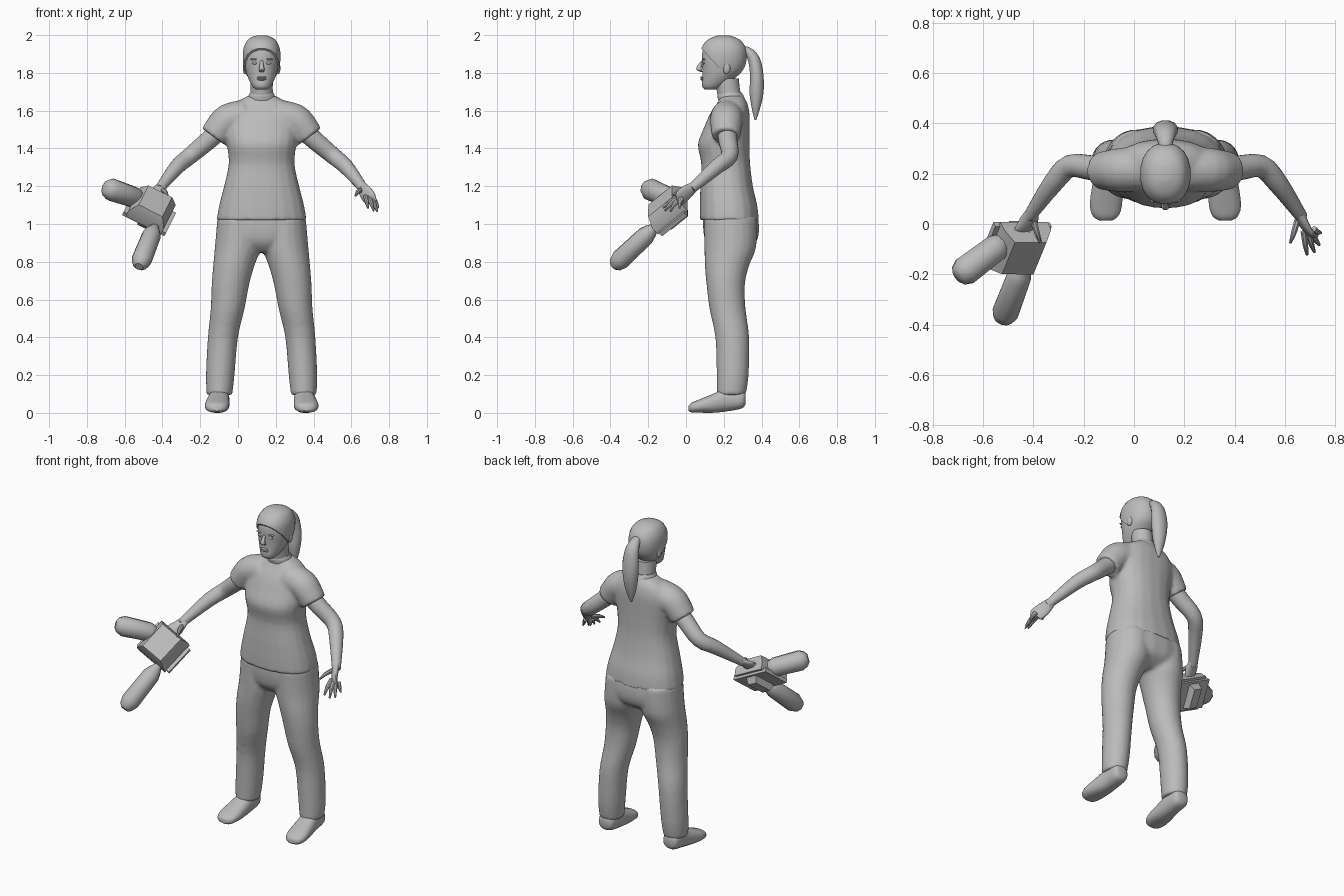
import bpy, bmesh, math
from mathutils import Vector

cube = bpy.data.objects.get("Cube")
if cube:
    bpy.data.objects.remove(cube, do_unlink=True)

grey = bpy.data.materials.new("plain grey")
grey.use_nodes = True
grey.diffuse_color = (0.5, 0.5, 0.5, 1)
grey.node_tree.nodes["Principled BSDF"].inputs["Base Color"].default_value = (0.5, 0.5, 0.5, 1)

MID = 0.125                      # x of the body's symmetry plane
UP = Vector((0, 0, 1))
SIDES = (("right", 1), ("left", -1))


def refine(rows, steps):
    """Smooth a list of rows with a Catmull-Rom spline."""
    out = []
    for i in range(len(rows) - 1):
        a, b, c, d = (rows[max(0, min(len(rows) - 1, i + k))] for k in (-1, 0, 1, 2))
        for s in range(steps):
            t = s / steps
            out.append([q + t * ((r - p) / 2 + t * (p - 2.5 * q + 2 * r - e / 2
                       + t * (1.5 * (q - r) + (e - p) / 2)))
                       for p, q, r, e in zip(a, b, c, d)])
    return out + [list(rows[-1])]


def only(obj):
    bpy.ops.object.select_all(action='DESELECT')
    obj.select_set(True)
    bpy.context.view_layer.objects.active = obj


def finish(name, bm, angle=40):
    mesh = bpy.data.meshes.new(name)
    bmesh.ops.recalc_face_normals(bm, faces=bm.faces)
    bm.to_mesh(mesh)
    bm.free()
    mesh.materials.append(grey)
    obj = bpy.data.objects.new(name, mesh)
    bpy.context.collection.objects.link(obj)
    only(obj)
    bpy.ops.object.shade_smooth_by_angle(angle=math.radians(angle))
    return obj


def loft_mesh(rows, side=1, axis=None, ref=(0, 1, 0), sides=20, steps=3, square=1.0):
    """Skin rows of (x, y, z, half width, half depth) into a closed body."""
    rows = refine(rows, steps)
    pts = [Vector((MID + side * (r[0] - MID), r[1], r[2])) for r in rows]
    grow = 1 / math.cos(math.pi / sides) if sides < 10 else 1
    bm, rings = bmesh.new(), []
    for i, r in enumerate(rows):
        t = (Vector(axis) if axis else pts[min(i + 1, len(pts) - 1)] - pts[max(i - 1, 0)]).normalized()
        u = Vector(ref).cross(t).normalized()
        v = t.cross(u)
        ring = []
        for k in range(sides):
            a = (k + 0.5) * math.tau / sides
            c, s = math.cos(a), math.sin(a)
            c = math.copysign(abs(c) ** square, c)
            s = math.copysign(abs(s) ** square, s)
            ring.append(bm.verts.new(pts[i] + grow * (u * c * max(r[3], .002) + v * s * max(r[4], .002))))
        rings.append(ring)
    for p, q in zip(rings, rings[1:]):
        for k in range(sides):
            n = (k + 1) % sides
            bm.faces.new((p[k], p[n], q[n], q[k]))
    bm.faces.new(rings[0])
    bm.faces.new(rings[-1])
    return bm


def loft(name, rows, **kw):
    return finish(name, loft_mesh(rows, **kw))


def upright(rows, grow=0.0):
    """Rows of (z, half width, front y, back y) on the symmetry plane."""
    return [(MID, (f + b) / 2, z, w + grow, (b - f) / 2 + grow) for z, w, f, b in rows]


def tube(rows):
    return [(x, y, z, r, r) for x, y, z, r in rows]


def ball(name, centre, size):
    bm = bmesh.new()
    bmesh.ops.create_uvsphere(bm, u_segments=14, v_segments=8, radius=1)
    bmesh.ops.scale(bm, vec=size, verts=bm.verts)
    bmesh.ops.translate(bm, vec=centre, verts=bm.verts)
    return finish(name, bm, 80)


def fuse(name, parts):
    """Merge overlapping bodies into one soft skin."""
    only(parts[0])
    for p in parts:
        p.select_set(True)
    bpy.ops.object.join()
    obj = bpy.context.object
    obj.name = name
    m = obj.modifiers.new("skin", 'REMESH')
    m.mode, m.voxel_size, m.use_smooth_shade = 'VOXEL', 0.011, True
    m = obj.modifiers.new("soften", 'SMOOTH')
    m.factor, m.iterations = 0.5, 5
    for n in ("skin", "soften"):
        bpy.ops.object.modifier_apply(modifier=n)
    bpy.ops.object.shade_smooth_by_angle(angle=math.radians(50))


# Shirt: torso and two short sleeves
torso = upright([(1.02, .24, .072, .387), (1.1, .226, .072, .378), (1.2, .2, .075, .355),
                 (1.32, .175, .08, .34), (1.42, .185, .062, .337), (1.5, .195, .09, .337),
                 (1.58, .19, .125, .337), (1.64, .14, .165, .325), (1.68, .07, .185, .3)])
sleeve = tube([(.04, .22, 1.57, .09), (-.05, .215, 1.55, .088), (-.095, .213, 1.507, .082),
               (-.13, .212, 1.462, .075)])
fuse("shirt", [loft("torso", torso, axis=UP, square=.85)]
     + [loft("sleeve", sleeve, side=s) for _, s in SIDES])

# Trousers: pelvis and two legs
pelvis = upright([(1.05, .225, .09, .38), (.97, .232, .09, .388), (.9, .2, .105, .37), (.85, .1, .15, .3)])
leg = [(.01, .235, 1.03, .12, .14), (0, .235, .88, .123, .138), (-.022, .217, .78, .11, .118),
       (-.04, .21, .68, .1, .102), (-.055, .22, .55, .09, .096), (-.08, .245, .4, .08, .09),
       (-.094, .247, .2, .076, .085), (-.098, .24, .095, .068, .077)]
fuse("trousers", [loft("pelvis", pelvis, axis=UP, square=.85)]
     + [loft("leg", leg, side=s, axis=UP) for _, s in SIDES])

# Shoes, arms and hands
shoe = [(-.1, .315, .075, .03, .03), (-.1, .295, .073, .05, .05), (-.1, .22, .07, .054, .062),
        (-.107, .14, .05, .062, .05), (-.112, .07, .036, .064, .035), (-.113, .03, .028, .05, .026),
        (-.113, .014, .025, .025, .014)]
arm = tube([(-.07, .215, 1.52, .053), (-.16, .222, 1.44, .05), (-.255, .23, 1.36, .045),
            (-.32, .165, 1.305, .041), (-.405, .045, 1.2, .027), (-.415, .03, 1.187, .025)])
palm = [(-.405, .045, 1.2, .028, .022), (-.425, .0, 1.165, .042, .018), (-.45, -.035, 1.135, .042, .014),
        (-.452, -.04, 1.13, .03, .009)]
digits = {"thumb": ((-.4, .015, 1.18), (-.372, -.075, 1.15)),
          "index": ((-.425, -.03, 1.145), (-.438, -.122, 1.085)),
          "middle": ((-.442, -.035, 1.14), (-.468, -.112, 1.07)),
          "ring": ((-.455, -.03, 1.135), (-.487, -.083, 1.067)),
          "little": ((-.465, -.02, 1.135), (-.493, -.035, 1.083))}
for label, s in SIDES:
    loft(label + "_shoe", shoe, side=s, axis=(0, -1, 0), ref=UP, square=.85)
    loft(label + "_arm", arm, side=s)
    loft(label + "_palm", palm, side=s, ref=(.3, 1, .3))
    for finger, (root, tip) in digits.items():
        knuckle = (Vector(root) + Vector(tip)) / 2 + Vector((0, -.004, .006))
        loft(label + "_" + finger, tube([(*root, .012), (*knuckle, .011), (*tip, .005)]),
             side=s, ref=UP, sides=8)

# Neck, collar and head
loft("neck", upright([(1.62, .065, .18, .31), (1.69, .06, .165, .29), (1.77, .06, .15, .28)]), axis=UP)
loft("collar", upright([(1.655, .08, .17, .315), (1.68, .07, .165, .305), (1.695, .063, .172, .295)]), axis=UP)
skull = [(1.712, .03, .1, .16), (1.73, .05, .084, .2), (1.78, .075, .086, .27), (1.82, .086, .085, .302),
         (1.87, .092, .083, .314), (1.92, .088, .088, .31), (1.96, .07, .115, .285), (1.98, .045, .15, .25),
         (1.99, .012, .18, .22)]
loft("head", upright(skull), axis=UP, square=.92)

# Hair cap, trimmed along the hairline, and the ponytail
cap = loft_mesh(upright(skull, .009), axis=UP, square=.92)
bmesh.ops.translate(cap, vec=(0, 0, .009), verts=cap.verts)
cut = bmesh.ops.bisect_plane(cap, geom=cap.verts[:] + cap.edges[:] + cap.faces[:],
                             plane_co=(MID, .085, 1.925), plane_no=(0, -.22, -.2), clear_outer=True)
bmesh.ops.holes_fill(cap, edges=[e for e in cap.edges if e.is_boundary])
finish("hair_cap", cap)
tail = [(MID, .29, 1.925, .02, .015), (MID, .325, 1.915, .03, .024), (MID, .36, 1.87, .043, .033),
        (MID, .375, 1.78, .052, .037), (MID, .373, 1.69, .045, .038), (MID, .37, 1.61, .028, .022),
        (MID, .367, 1.55, .005, .005)]
loft("ponytail", tail, sides=12)

# Face
loft("nose", [(MID, .088, 1.865, .008, .006), (MID, .073, 1.84, .011, .012),
              (MID, .069, 1.818, .016, .014), (MID, .082, 1.806, .012, .008)], axis=UP, sides=10)
for dz, label in ((.004, "upper_lip"), (-.006, "lower_lip")):
    ball(label, (MID, .085, 1.772 + dz), (.026, .009, .006))
for label, s in SIDES:
    ball(label + "_eye", (MID - s * .036, .093, 1.852), (.016, .008, .007))
    ball(label + "_brow", (MID - s * .037, .094, 1.872), (.024, .009, .005))
    ball(label + "_ear", (MID - s * .088, .215, 1.825), (.012, .02, .032))

# Hand-held device: tapered case on a base plate with two barrels
w, n = Vector((.89, 0, -.45)), Vector((.33, -.67, .66)).normalized()
u = w.cross(n)
core = Vector((-.455, -.1, 1.085))


def block(name, *layers):
    """Stack of (offset along the case normal, half width, half length)."""
    loft(name, [(*(core + n * o), a, b) for o, a, b in layers], axis=n, ref=u, sides=4, steps=1)


block("device_case", (-.045, .105, .105), (.0, .105, .105), (.055, .07, .085))
block("device_base_plate", (-.06, .125, .09), (-.035, .125, .09))
block("device_grip", (-.1, .03, .06), (-.05, .04, .08))


def barrel(name, start, end, radius):
    a, b = Vector(start), Vector(end)
    stops = ((-.15, .4), (0, .8), (.12, 1), (.85, 1.08), (1, .8), (1.06, .45))
    loft(name, tube([(*a.lerp(b, t), radius * k) for t, k in stops]), sides=10, steps=1, ref=UP)


barrel("lower_barrel", (-.45, -.19, .96), (-.52, -.375, .785), .051)
barrel("side_barrel", (-.53, -.08, 1.135), (-.695, -.205, 1.19), .056)
